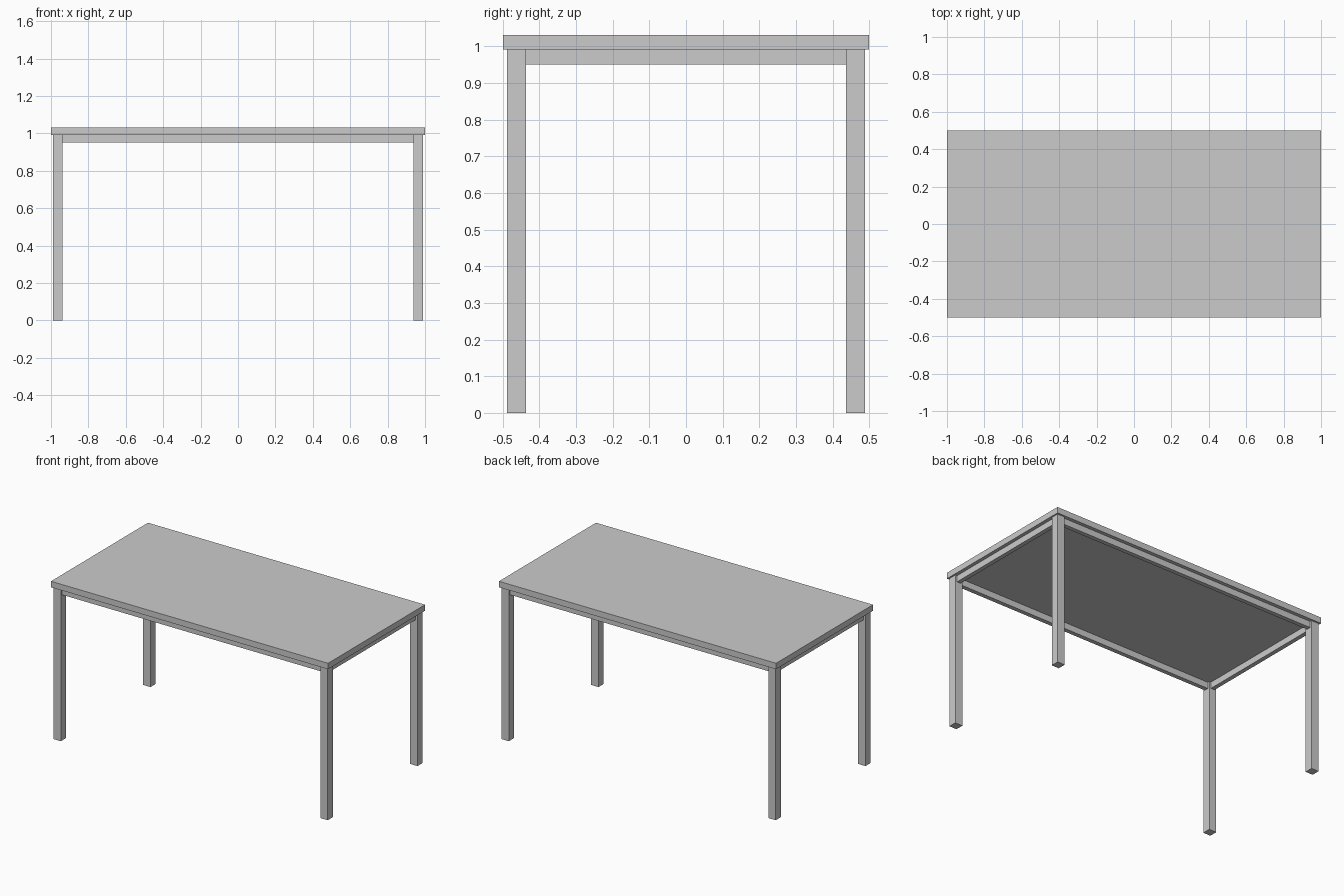
import bpy

if "Cube" in bpy.data.objects:
    bpy.data.objects.remove(bpy.data.objects["Cube"])

TOP_Z, UNDER_Z, APRON_Z = 1.031, 0.992, 0.951
LEG = 0.053                 # square leg width
LX, LY = 0.9635, 0.4625     # leg centres
APRON_T = 0.028             # apron thickness


def box(name, centre, size):
    bpy.ops.mesh.primitive_cube_add(size=1, location=centre)
    ob = bpy.context.object
    ob.name = name
    ob.scale = size
    bpy.ops.object.transform_apply(location=False, rotation=False, scale=True)
    return ob


# Table top
box("table_top", (0, 0, (TOP_Z + UNDER_Z) / 2), (2, 1, TOP_Z - UNDER_Z))

# Four square legs
for sy, depth in ((-1, "front"), (1, "back")):
    for sx, side in ((-1, "left"), (1, "right")):
        box(f"{depth}_{side}_leg", (sx * LX, sy * LY, UNDER_Z / 2), (LEG, LEG, UNDER_Z))

# Apron rails centred between the legs
az, ah = (UNDER_Z + APRON_Z) / 2, UNDER_Z - APRON_Z
for s, depth, side in ((-1, "front", "left"), (1, "back", "right")):
    box(f"{depth}_apron", (0, s * LY, az), (2 * LX - LEG, APRON_T, ah))
    box(f"{side}_apron", (s * LX, 0, az), (APRON_T, 2 * LY - LEG, ah))
